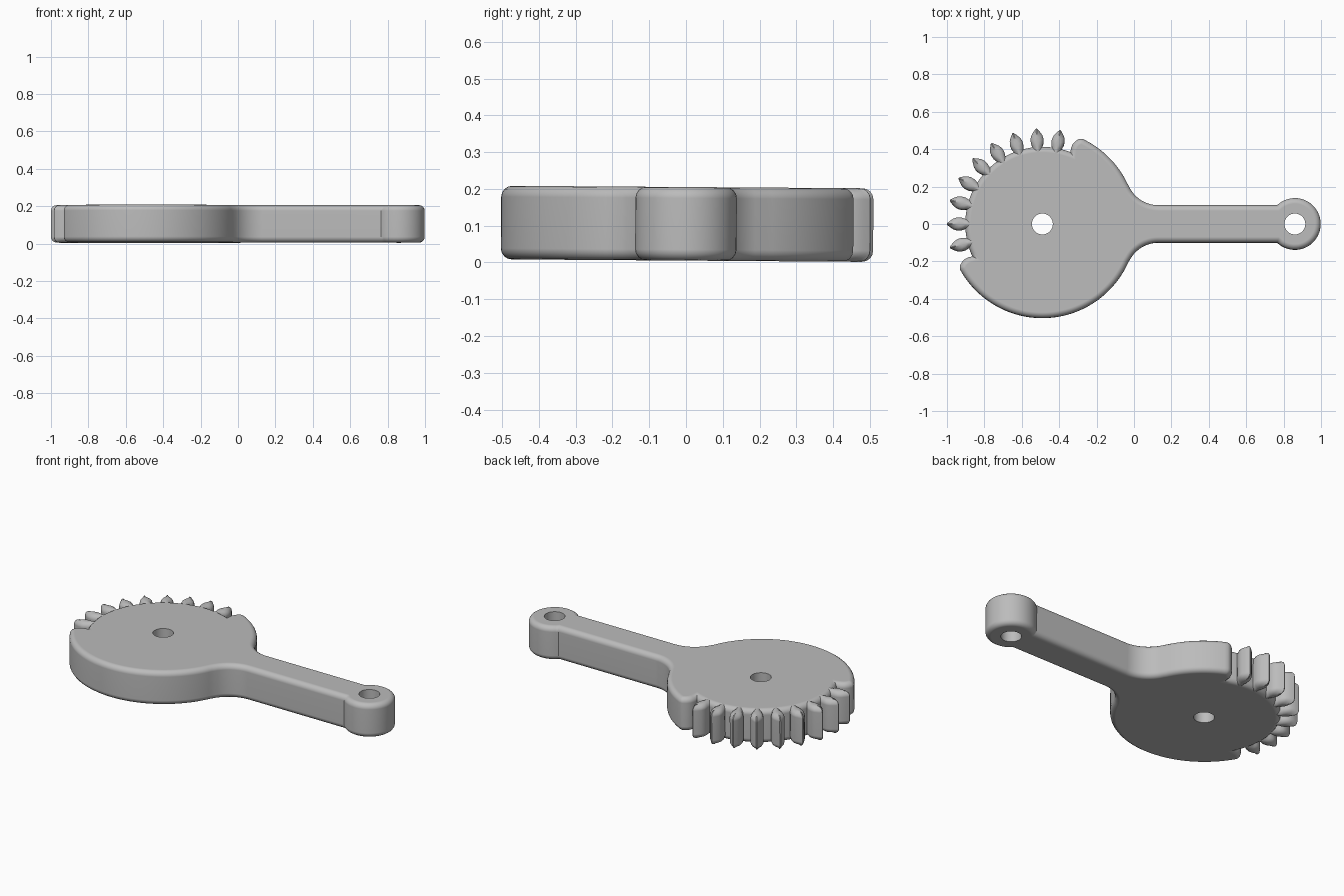
import bpy, bmesh
from math import sin, cos, pi, radians, degrees, atan2, asin, hypot
from mathutils import Vector

if "Cube" in bpy.data.objects:
    bpy.data.objects.remove(bpy.data.objects["Cube"])

HUB, EYE = Vector((-0.49, 0)), Vector((0.86, 0))
HUB_R, ROOT_R, EYE_R, HOLE_R = 0.503, 0.412, 0.138, 0.056
ARM_Y, FILLET = 0.1, 0.172
HALF, MID, ROUND, TILT = 0.1, 0.105, 0.03, -0.007
PITCH = 360 / 25
# tooth flank: (radius from hub, half width)
FLANK = [(0.412, 0.027), (0.432, 0.034), (0.455, 0.035), (0.475, 0.029), (0.495, 0.016), (0.51, 0.003)]

grey = bpy.data.materials.new("plain grey")
grey.use_nodes = True
colour = (0.5, 0.5, 0.5, 1)
grey.diffuse_color = colour
grey.node_tree.nodes["Principled BSDF"].inputs["Base Color"].default_value = colour


def polar(centre, radius, deg):
    return centre + radius * Vector((cos(radians(deg)), sin(radians(deg))))


def arc(centre, radius, start, end, n):
    return [polar(centre, radius, start + (end - start) * i / n) for i in range(n + 1)]


def inset(points, d):
    """Move a counter-clockwise outline inwards with mitred corners."""
    out = []
    for i, p in enumerate(points):
        a = (p - points[i - 1]).normalized()
        b = (points[(i + 1) % len(points)] - p).normalized()
        na, nb = Vector((-a.y, a.x)), Vector((-b.y, b.x))
        out.append(p + (na + nb) * d / max(1 + na.dot(nb), 0.5))
    return out


def finish(obj):
    """Shade smoothly and give the flat faces priority."""
    bpy.ops.object.select_all(action='DESELECT')
    bpy.context.view_layer.objects.active = obj
    obj.select_set(True)
    bpy.ops.object.shade_smooth_by_angle(angle=radians(35))
    mod = obj.modifiers.new("even shading", 'WEIGHTED_NORMAL')
    mod.keep_sharp = True


def rounded_slab(name, outline_at):
    """Loft the outline vertically with rounded top and bottom rims."""
    steps = [i * pi / 8 for i in range(5)]
    rim = [(ROUND * (1 - cos(t)), HALF - ROUND + ROUND * sin(t)) for t in steps]
    levels = [(d, -z) for d, z in reversed(rim)] + rim
    bm = bmesh.new()
    rings = [[bm.verts.new((p.x, p.y, z)) for p in outline_at(d)] for d, z in levels]
    n = len(rings[0])
    for low, high in zip(rings, rings[1:]):
        for i in range(n):
            j = (i + 1) % n
            bm.faces.new((low[i], low[j], high[j], high[i]))
    bm.faces.new(rings[0][::-1])
    bm.faces.new(rings[-1])
    mesh = bpy.data.meshes.new(name)
    bm.to_mesh(mesh)
    bm.free()
    mesh.materials.append(grey)
    obj = bpy.data.objects.new(name, mesh)
    bpy.context.collection.objects.link(obj)
    obj.location.z = MID
    obj.rotation_euler.x = TILT
    return obj


# Plate: partly toothed disc, filleted arm and round eye in one outline
first, last = 180 - 8 * PITCH, 180 + 2 * PITCH
fillet_c = Vector((0.13, ARM_Y + FILLET))
lean = degrees(atan2(fillet_c.y, fillet_c.x - HUB.x))
open_deg = 180 - degrees(asin(ARM_Y / EYE_R))
root_gap = degrees(FLANK[0][1] / ROOT_R)
lower_c = Vector((fillet_c.x, -fillet_c.y))

outline = arc(HUB, ROOT_R, first + root_gap, last - root_gap, 60)
outline += [polar(HUB, r, last - degrees(h / r)) for r, h in FLANK[1:-1]]
outline += arc(HUB, HUB_R, last, 360 - lean, 60)
outline += arc(lower_c, FILLET, 180 - lean, 90, 12)[1:]
outline += arc(EYE, EYE_R, -open_deg, open_deg, 40)
outline += arc(fillet_c, FILLET, 270, 180 + lean, 12)
outline += arc(HUB, HUB_R, lean, first, 20)[1:]
outline += [polar(HUB, r, first + degrees(h / r)) for r, h in FLANK[-2:0:-1]]
plate = rounded_slab("gear_arm_plate", lambda d: inset(outline, d))

# Pivot holes through the disc and the eye
for label, centre in (("hub", HUB), ("eye", EYE)):
    bpy.ops.mesh.primitive_cylinder_add(vertices=40, radius=HOLE_R, depth=1,
                                        location=(centre.x, centre.y, MID))
    cutter = bpy.context.object
    cutter.name = label + "_hole_cutter"
    cutter.data.materials.append(grey)
    cutter.hide_render = True
    cutter.hide_set(True)
    mod = plate.modifiers.new(label + " hole", 'BOOLEAN')
    mod.object, mod.operation, mod.solver = cutter, 'DIFFERENCE', 'EXACT'

# Apply the holes, then discard the cutters
bpy.context.view_layer.update()
holed = bpy.data.meshes.new_from_object(plate.evaluated_get(bpy.context.evaluated_depsgraph_get()))
plate.modifiers.clear()
plate.data = holed
for label in ("hub", "eye"):
    bpy.data.objects.remove(bpy.data.objects[label + "_hole_cutter"])
finish(plate)


# Leaf-shaped teeth, narrowing to a ridge at top and bottom
def tooth_outline(deg, d):
    along = Vector((cos(radians(deg)), sin(radians(deg))))
    across = Vector((-along.y, along.x))
    flank = [(ROOT_R - 0.04, FLANK[0][1])] + FLANK
    tip = FLANK[-1][0]
    side = [(ROOT_R + (r - ROOT_R) * (tip - d - ROOT_R) / (tip - ROOT_R), max(h - d, 0.002))
            for r, h in flank]
    return ([HUB + along * r - across * h for r, h in side] +
            [HUB + along * r + across * h for r, h in reversed(side)])


for k in range(-1, 8):
    angle = 180 - k * PITCH
    finish(rounded_slab(f"tooth_{k + 2}", lambda d: tooth_outline(angle, d)))
